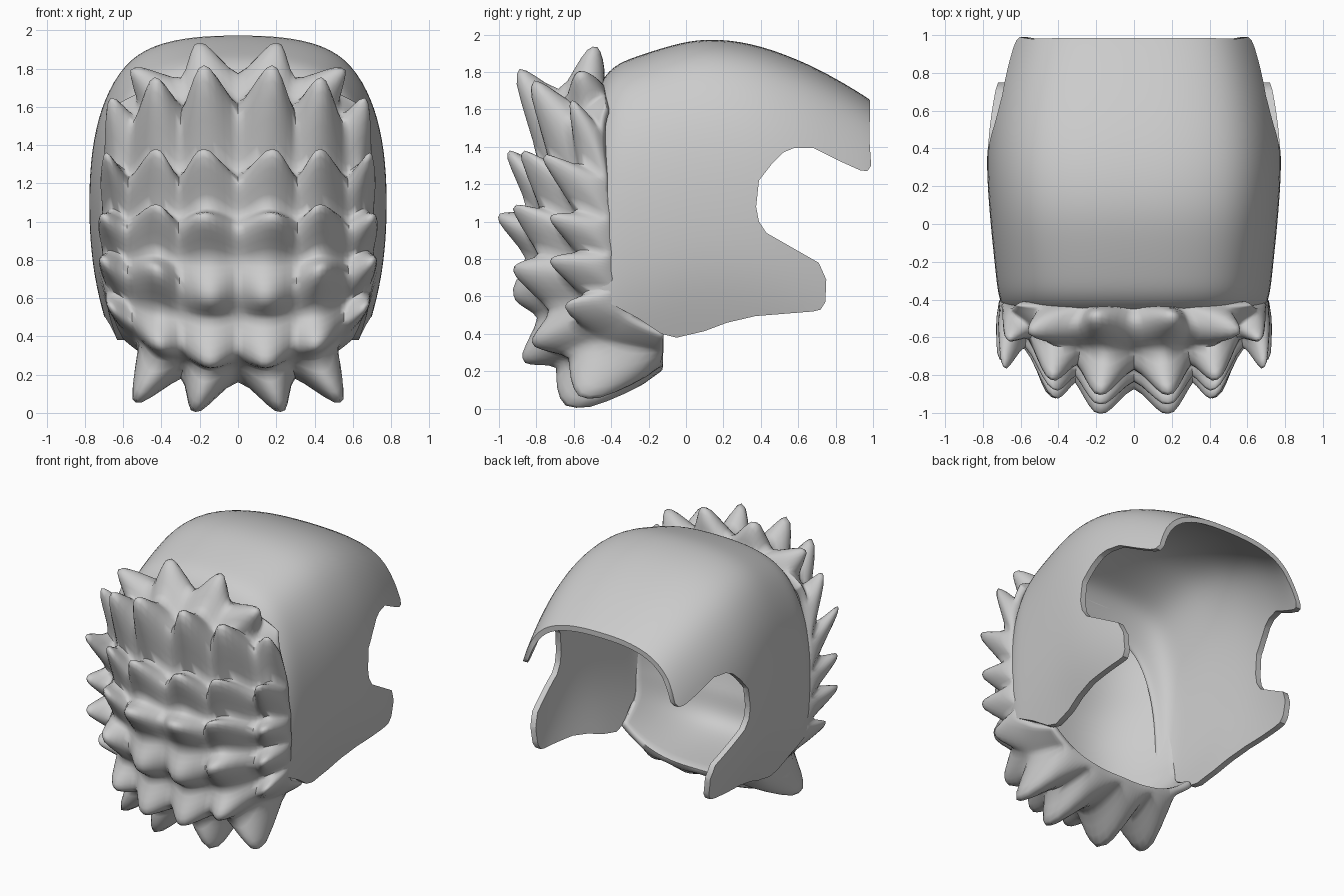
import bpy, math
from mathutils import Vector

if "Cube" in bpy.data.objects:
    bpy.data.objects.remove(bpy.data.objects["Cube"])


def make(name, verts, faces):
    me = bpy.data.meshes.new(name)
    me.from_pydata([tuple(v) for v in verts], [], faces)
    me.update()
    ob = bpy.data.objects.new(name, me)
    bpy.context.collection.objects.link(ob)
    return ob


def select(ob):
    bpy.ops.object.select_all(action='DESELECT')
    ob.select_set(True)
    bpy.context.view_layer.objects.active = ob


# Helmet shell: arch section lofted along y (y, half width, crown height)
stations = [(-.52, .62, 1.60), (-.48, .675, 1.70), (-.43, .705, 1.79), (-.36, .725, 1.85),
            (-.25, .737, 1.89), (-.08, .755, 1.945), (.1, .772, 1.985), (.35, .788, 1.96),
            (.6, .765, 1.87), (.8, .725, 1.77), (1.06, .66, 1.61)]
arch = [(0, 0), (.3, .005), (.58, .05), (.77, .15), (.9, .33), (.97, .53),
        (1, .78), (.99, 1.08), (.94, 1.33), (.82, 1.6), (.78, 1.7)]
section = [(-a, d) for a, d in reversed(arch[1:])] + arch
n = len(section)
verts = [(w * a, y, zt - d) for y, w, zt in stations for a, d in section]
faces = [(j * n + i, j * n + i + 1, (j + 1) * n + i + 1, (j + 1) * n + i)
         for j in range(len(stations) - 1) for i in range(n - 1)]
shell = make("helmet_shell", verts, faces)

# Side outline used to trim the shell
outline = [(-.7, 2.3), (.98, 2.3), (.985, 1.62), (.98, 1.45), (.99, 1.30), (.97, 1.27), (.93, 1.275),
           (.83, 1.32), (.75, 1.36), (.68, 1.395), (.58, 1.395), (.52, 1.37), (.46, 1.31),
           (.39, 1.22), (.375, 1.08), (.39, 1.0), (.43, .94), (.57, .86), (.71, .78), (.75, .69),
           (.745, .57), (.72, .53), (.68, .52), (.37, .495), (.22, .46), (.1, .415), (-.05, .38),
           (-.13, .40), (-.25, .48), (-.4, .56), (-.7, .7)]
m = len(outline)
cutter = make("trim_cutter", [(s, y, z) for s in (-1.2, 1.2) for y, z in outline],
              [tuple(range(m)), tuple(reversed(range(m, 2 * m)))] +
              [((i + 1) % m, i, i + m, (i + 1) % m + m) for i in range(m)])
select(cutter)
bpy.ops.object.mode_set(mode='EDIT')
bpy.ops.mesh.select_all(action='SELECT')
bpy.ops.mesh.normals_make_consistent(inside=False)
bpy.ops.object.mode_set(mode='OBJECT')

sol = shell.modifiers.new("wall", 'SOLIDIFY')
sol.thickness = .042
sol.offset = -1
sub = shell.modifiers.new("smooth", 'SUBSURF')
sub.levels = sub.render_levels = 2
cut = shell.modifiers.new("trim", 'BOOLEAN')
cut.operation = 'INTERSECT'
cut.solver = 'EXACT'
cut.object = cutter
select(shell)
bpy.ops.object.convert(target='MESH')
bpy.ops.object.shade_smooth_by_angle(angle=math.radians(40))
cutter.hide_render = True
cutter.hide_set(True)

# Spiked front plate: rows are (centre y, centre z, half width, side y, side z)
rows = [(-.44, 1.75, .63, -.43, 1.62), (-.67, 1.65, .66, -.45, 1.50), (-.76, 1.28, .71, -.43, 1.25),
        (-.82, 1.04, .72, -.41, 1.03), (-.83, .80, .72, -.40, .84), (-.77, .50, .70, -.38, .66),
        (-.66, .25, .66, -.32, .50), (-.12, .20, .61, -.12, .39)]
cols = [-1, -.8, -.43, 0, .43, .8, 1]
# Spike tips of the right half, inner to outer; None leaves the cell plain
tips = [[(.20, -.50, 1.93), (.54, -.57, 1.80), None],
        [(.18, -.90, 1.78), (.44, -.82, 1.72), (.67, -.61, 1.62)],
        [(.18, -.95, 1.36), (.43, -.87, 1.36), (.69, -.75, 1.34)],
        [(.18, -1.0, 1.02), (.43, -.91, 1.07), (.71, -.71, 1.02)],
        [(.15, -.92, .61), (.44, -.91, .74), (.71, -.71, .79)],
        [(.15, -.87, .27), (.43, -.81, .36), (.67, -.63, .55)],
        [(.22, -.58, .01), (.53, -.52, .06), None]]


def row_at(u):
    """Catmull-Rom blend between the rows."""
    i = min(int(u), len(rows) - 2)
    f = u - i
    p = [rows[max(0, min(len(rows) - 1, i + k))] for k in (-1, 0, 1, 2)]
    return [b + .5 * f * (c - a + f * (2 * a - 5 * b + 4 * c - d + f * (3 * (b - c) + d - a)))
            for a, b, c, d in zip(*p)]


def surface(u, t):
    y, z, w, ys, zs = row_at(u)
    k = abs(t) ** 3
    return Vector((w * t, y + (ys - y) * k, z + (zs - z) * k))


N = 10
R, C = (len(rows) - 1) * N, (len(cols) - 1) * N
base, push = {}, {}
for r in range(len(rows) - 1):
    for c in range(len(cols) - 1):
        mid = surface(r + .5, (cols[c] + cols[c + 1]) / 2)
        tip = tips[r][c - 3 if c > 2 else 2 - c]
        d = Vector((0, 0, 0))
        if tip:
            d = (Vector((tip[0] if c > 2 else -tip[0], tip[1], tip[2])) - mid) * 1.04
        for i in range(N + 1):
            for j in range(N + 1):
                a, b = i / N, j / N
                key = (r * N + i, c * N + j)
                base[key] = surface(r + a, cols[c] + (cols[c + 1] - cols[c]) * b)
                rad = math.hypot(2 * a - 1, 2 * b - 1)
                h = max(0, min(1, 1.25 - rad * 1.08))
                push.setdefault(key, []).append(d * h)

keys = [(i, j) for i in range(R + 1) for j in range(C + 1)]
hub = Vector((0, -.05, 1.0))
outer = [base[k] + sum(push[k], Vector()) / len(push[k]) for k in keys]
# plate edges stay on the base line so the plate meets the shell cleanly
for idx, (i, j) in enumerate(keys):
    if j in (0, C) or i in (0, R):
        outer[idx] = base[(i, j)]
inner = [hub + (base[k] - hub) * .94 for k in keys]
W, off = C + 1, len(keys)
faces = []
for i in range(R):
    for j in range(C):
        f = (i * W + j, (i + 1) * W + j, (i + 1) * W + j + 1, i * W + j + 1)
        faces += [f, tuple(v + off for v in reversed(f))]
rim = ([j for j in range(C)] + [i * W + C for i in range(R)] +
       [R * W + j for j in range(C, 0, -1)] + [i * W for i in range(R, 0, -1)])
for k, a in enumerate(rim):
    b = rim[(k + 1) % len(rim)]
    faces.append((a, b, b + off, a + off))
plate = make("spiked_front_plate", outer + inner, faces)
relax = plate.modifiers.new("relax", 'SMOOTH')
relax.factor = .5
relax.iterations = 3
select(plate)
bpy.ops.object.convert(target='MESH')
bpy.ops.object.shade_smooth_by_angle(angle=math.radians(75))
